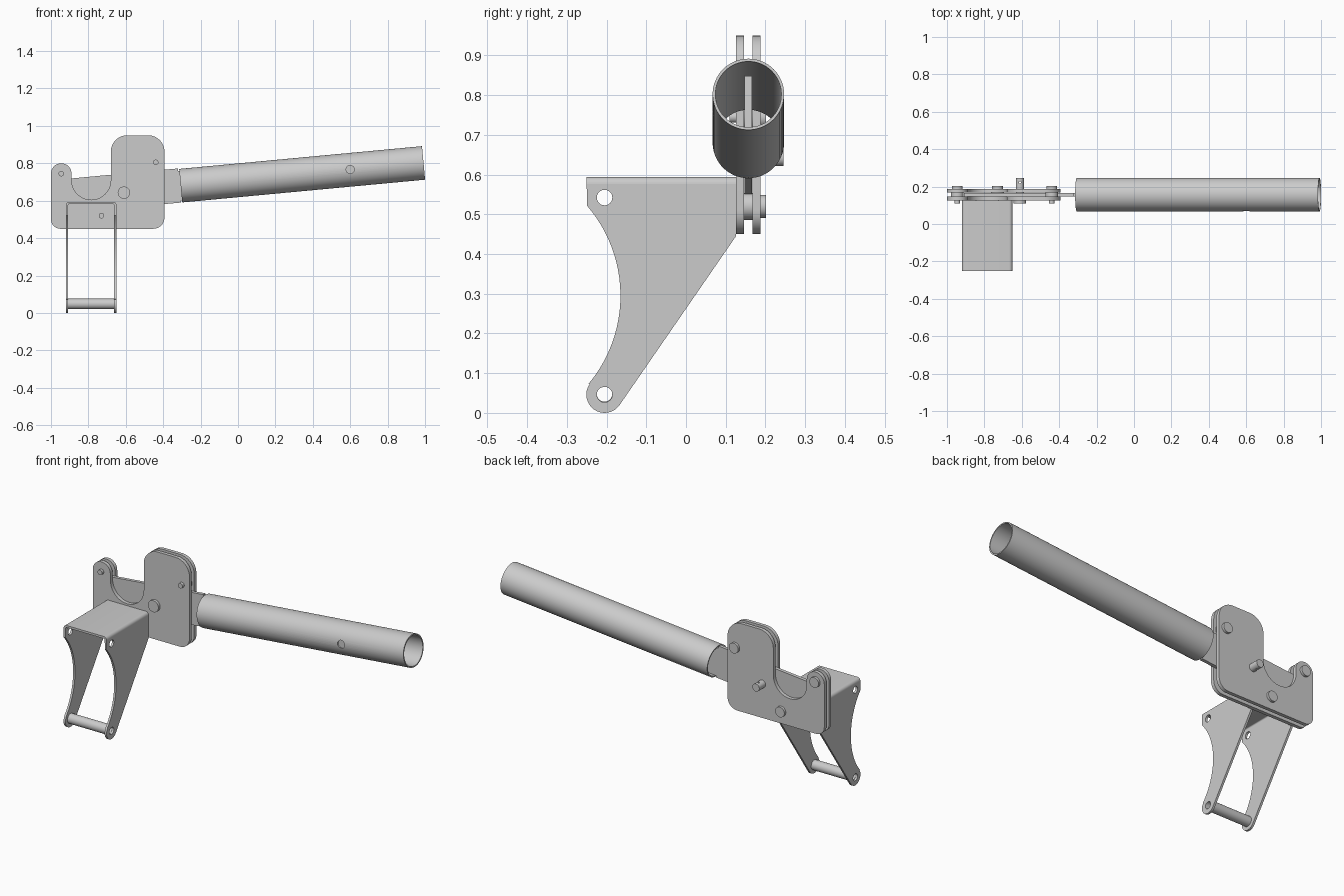
import bpy, bmesh
from math import sin, cos, tan, radians, pi
from mathutils import Vector, Matrix

if "Cube" in bpy.data.objects:
    bpy.data.objects.remove(bpy.data.objects["Cube"])

TILT = radians(5.35)
YC = 0.157                      # mid plane of the clamp plates and the tube
TUBE_END = Vector((0.992, YC, 0.802))
AXIS = Vector((cos(TILT), 0, sin(TILT)))


def select(ob):
    bpy.ops.object.select_all(action='DESELECT')
    bpy.context.view_layer.objects.active = ob
    ob.select_set(True)


def finish(name, bm):
    bmesh.ops.remove_doubles(bm, verts=bm.verts, dist=1e-5)
    bmesh.ops.recalc_face_normals(bm, faces=bm.faces)
    me = bpy.data.meshes.new(name)
    bm.to_mesh(me)
    bm.free()
    ob = bpy.data.objects.new(name, me)
    bpy.context.collection.objects.link(ob)
    select(ob)
    bpy.ops.object.shade_smooth_by_angle(angle=radians(30))
    return ob


def prism(name, pts, axis, a, b):
    """Extrude a 2D outline from a to b along axis 'x' (pts = y,z) or 'y' (pts = x,z)."""
    bm = bmesh.new()
    place = (lambda p: (a, p[0], p[1])) if axis == 'x' else (lambda p: (p[0], a, p[1]))
    face = bm.faces.new([bm.verts.new(place(p)) for p in pts])
    ext = bmesh.ops.extrude_face_region(bm, geom=[face])
    step = Vector((b - a, 0, 0)) if axis == 'x' else Vector((0, b - a, 0))
    bmesh.ops.translate(bm, vec=step, verts=[v for v in ext['geom'] if isinstance(v, bmesh.types.BMVert)])
    # the extrusion keeps the first cap only when it is not a region: close it if open
    bmesh.ops.holes_fill(bm, edges=[e for e in bm.edges if e.is_boundary], sides=0)
    return finish(name, bm)


def arc(cx, cy, r, a0, a1, n=16):
    return [(cx + r * cos(radians(a0 + (a1 - a0) * i / n)),
             cy + r * sin(radians(a0 + (a1 - a0) * i / n))) for i in range(n + 1)]


def rounded(corners, n=10):
    """Closed outline whose corners (x, y, radius) are filleted."""
    out = []
    for i, (x, y, r) in enumerate(corners):
        p = Vector((x, y))
        u = (Vector(corners[i - 1][:2]) - p).normalized()
        v = (Vector(corners[(i + 1) % len(corners)][:2]) - p).normalized()
        half = u.angle(v) / 2
        c = p + (u + v).normalized() * r / sin(half)
        s, e = p + u * r / tan(half) - c, p + v * r / tan(half) - c
        sweep = pi - 2 * half
        for k in range(n + 1):
            t = sweep * k / n
            out.append(c + (s * sin(sweep - t) + e * sin(t)) / sin(sweep))
    return [p for i, p in enumerate(out) if (p - out[i - 1]).length > 5e-4]


def cyl(name, p0, p1, r, ri=0, seg=32):
    """Rod (ri = 0) or open pipe between two points."""
    p0, p1 = Vector(p0), Vector(p1)
    d = p1 - p0
    m = Matrix.Translation(p0) @ d.to_track_quat('Z', 'Y').to_matrix().to_4x4()
    bm = bmesh.new()
    ring = lambda rad, z: [bm.verts.new(m @ Vector((rad * cos(2 * pi * i / seg), rad * sin(2 * pi * i / seg), z)))
                           for i in range(seg)]
    loops = [ring(r, 0), ring(r, d.length)]
    if ri:
        loops += [ring(ri, d.length), ring(ri, 0)]
    else:
        bm.faces.new(loops[0])
        bm.faces.new(loops[1])
    for k in range(len(loops) if ri else 1):
        a, b = loops[k], loops[(k + 1) % len(loops)]
        for i in range(seg):
            j = (i + 1) % seg
            bm.faces.new((a[i], a[j], b[j], b[i]))
    return finish(name, bm)


def drill(ob, p0, p1, r):
    cutter = cyl("hole_cutter", p0, p1, r)
    cutter.hide_render = True
    select(ob)
    mod = ob.modifiers.new("hole", 'BOOLEAN')
    mod.operation, mod.solver, mod.object = 'DIFFERENCE', 'EXACT', cutter
    bpy.ops.object.modifier_apply(modifier=mod.name)
    bpy.data.objects.remove(cutter)
    bpy.ops.object.shade_smooth_by_angle(angle=radians(30))


# clamp plates with hook notch
plate = rounded([(-1, 0.45, 0.05), (-1, 0.80, 0.0549), (-0.89, 0.80, 0.0549),
                 (-0.89, 0.605, 0.1049), (-0.68, 0.605, 0.1049), (-0.68, 0.95, 0.088),
                 (-0.393, 0.95, 0.088), (-0.393, 0.45, 0.06)])
prism("front_clamp_plate", plate, 'y', 0.126, 0.146)
prism("back_clamp_plate", plate, 'y', 0.168, 0.188)

# lever blade: wide part between the plates, narrower tongue inside the tube
blade = []
for s, h in [(-1.90, -0.09), (-1.31, -0.09), (-1.31, -0.08), (-0.365, -0.08),
             (-0.365, 0.08), (-1.31, 0.08), (-1.31, 0.093), (-1.90, 0.093)]:
    p = TUBE_END + AXIS * s + Vector((-sin(TILT), 0, cos(TILT))) * h
    blade.append((p.x, p.z))
prism("lever_blade", blade, 'y', 0.1475, 0.1665)

# handle tube with a hole in its front wall
tube = cyl("handle_tube", TUBE_END - AXIS * 1.304, TUBE_END, 0.09, 0.083, 64)
drill(tube, (0.6, 0.03, 0.767), (0.6, 0.13, 0.767), 0.022)

# bolts with back heads and spacers between the plates
for i, (x, z) in enumerate([(-0.945, 0.745), (-0.44, 0.805), (-0.73, 0.52)], 1):
    cyl(f"bolt_{i}_shank", (x, 0.11, z), (x, 0.19, z), 0.0145)
    cyl(f"bolt_{i}_head", (x, 0.188, z), (x, 0.202, z), 0.029)
    cyl(f"bolt_{i}_spacer", (x, 0.146, z), (x, 0.168, z), 0.034)

# pivot pin with front head and cross hole
px, pz = -0.61, 0.643
cyl("pivot_pin_head", (px, 0.11, pz), (px, 0.126, pz), 0.033)
pin = cyl("pivot_pin", (px, 0.12, pz), (px, 0.245, pz), 0.022)
drill(pin, (px, 0.222, pz - 0.05), (px, 0.222, pz + 0.05), 0.006)

# bracket side legs
leg = ([(-0.25, 0.576), (0.126, 0.576), (0.126, 0.445)]
       + arc(-0.205, 0.046, 0.046, -34, -215)
       + arc(-0.512, 0.295, 0.347, -39.7, 40.8, 24))
for side, x in (("left", -0.92), ("right", -0.662)):
    ob = prism(f"bracket_{side}_leg", leg, 'x', x, x + 0.012)
    for z in (0.046, 0.542):
        drill(ob, (x - 0.02, -0.205, z), (x + 0.032, -0.205, z), 0.0195)

# folded bracket top
L, R, T = -0.92, -0.65, 0.594
top = (arc(R - 0.018, T - 0.018, 0.018, 0, 90, 6) + arc(L + 0.018, T - 0.018, 0.018, 90, 180, 6)
       + arc(L + 0.018, T - 0.018, 0.006, 180, 90, 4) + arc(R - 0.018, T - 0.018, 0.006, 90, 0, 4))
prism("bracket_top", top, 'y', -0.25, 0.126)

# hollow cross bar at the bracket feet
cyl("bracket_cross_bar", (L + 0.012, -0.205, 0.048), (R - 0.012, -0.205, 0.048), 0.028, 0.0195)
